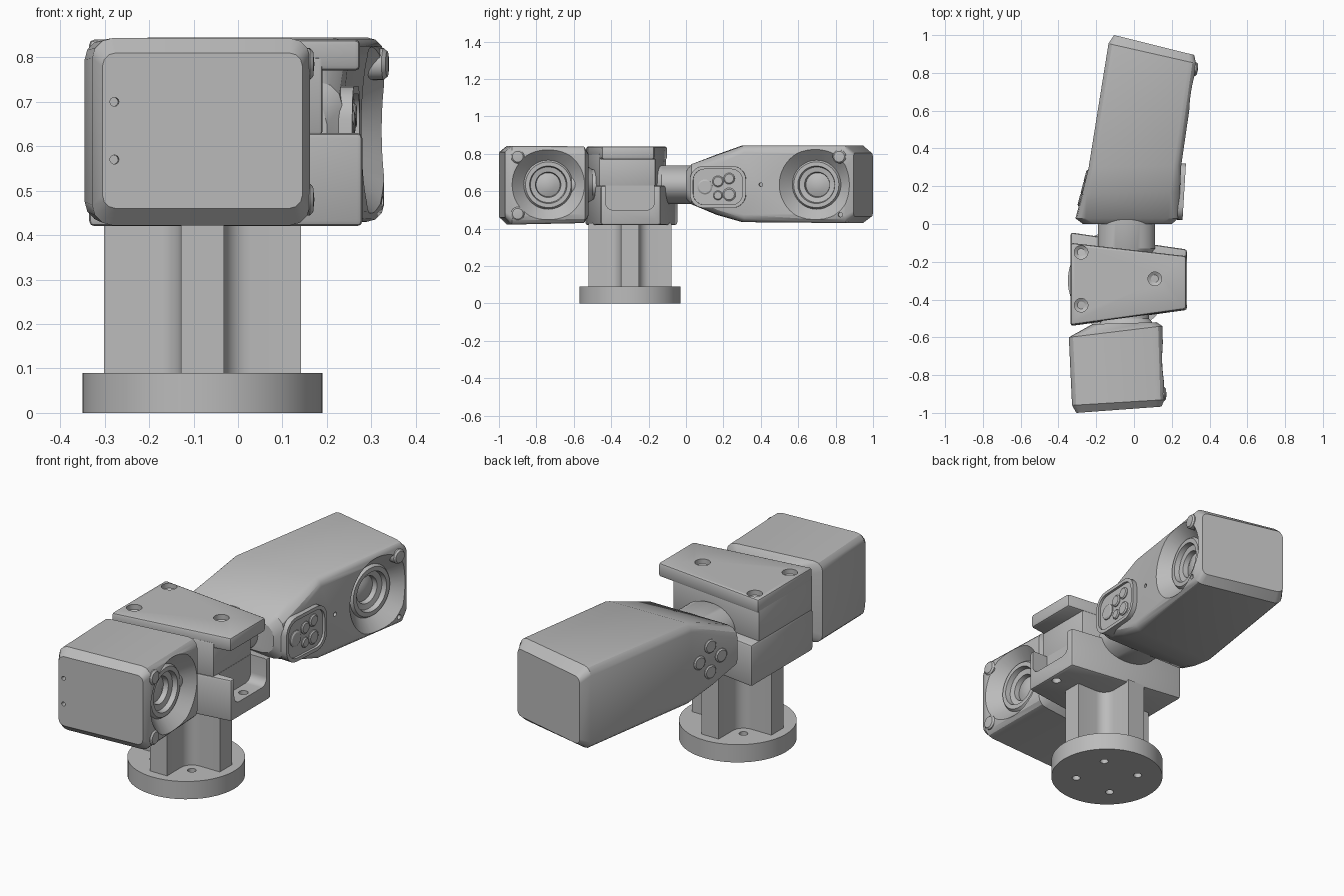
import bpy, bmesh
from math import sin, cos, pi, radians
from mathutils import Matrix, Vector

cube = bpy.data.objects.get("Cube")
if cube:
    bpy.data.objects.remove(cube, do_unlink=True)

grey = bpy.data.materials.new("plain_grey")
grey.use_nodes = True
grey.diffuse_color = (0.5, 0.5, 0.5, 1)
for node in grey.node_tree.nodes:
    if node.type == 'BSDF_PRINCIPLED':
        node.inputs["Base Color"].default_value = (0.5, 0.5, 0.5, 1)
parts = []


def face_outward(bm):
    bm.normal_update()
    bmesh.ops.recalc_face_normals(bm, faces=bm.faces[:])
    if bm.calc_volume(signed=True) < 0:
        bmesh.ops.reverse_faces(bm, faces=bm.faces[:])
    bm.normal_update()


def loft(name, rings, bevel=0.0, matrix=Matrix()):
    """Skin equal-sized rings of points and cap both ends."""
    bm = bmesh.new()
    loops = [[bm.verts.new(p) for p in ring] for ring in rings]
    n = len(loops[0])
    for a, b in zip(loops, loops[1:]):
        for i in range(n):
            bm.faces.new((a[i], a[(i + 1) % n], b[(i + 1) % n], b[i]))
    bm.faces.new(loops[0][::-1])
    bm.faces.new(loops[-1])
    bmesh.ops.remove_doubles(bm, verts=bm.verts[:], dist=0.0005)
    face_outward(bm)
    if bevel:
        bmesh.ops.bevel(bm, geom=bm.edges[:], offset=bevel, segments=2,
                        profile=0.5, affect='EDGES', clamp_overlap=True)
    bm.transform(matrix)
    face_outward(bm)
    mesh = bpy.data.meshes.new(name)
    bm.to_mesh(mesh)
    bm.free()
    mesh.materials.append(grey)
    obj = bpy.data.objects.new(name, mesh)
    bpy.context.collection.objects.link(obj)
    parts.append(obj)
    return obj


def prism(name, pts, z0, z1, bevel=0.0, matrix=Matrix()):
    return loft(name, [[(x, y, z) for x, y in pts] for z in (z0, z1)], bevel, matrix)


def lathe(name, profile, matrix=Matrix(), n=48):
    rings = [[(max(r, 0.0001) * cos(2 * pi * i / n), max(r, 0.0001) * sin(2 * pi * i / n), h)
              for i in range(n)] for r, h in profile]
    return loft(name, rings, 0, matrix)


def aim(centre, direction=(0, 0, 1)):
    turn = Vector(direction).to_track_quat('Z', 'Y').to_matrix().to_4x4()
    return Matrix.Translation(centre) @ turn


def cut(target, cutter):
    mod = target.modifiers.new("cut", 'BOOLEAN')
    mod.operation, mod.solver, mod.object = 'DIFFERENCE', 'EXACT', cutter
    bpy.context.view_layer.objects.active = target
    bpy.ops.object.modifier_apply(modifier=mod.name)
    parts.remove(cutter)
    bpy.data.objects.remove(cutter, do_unlink=True)


def rounded(w, h, r, steps=6):
    """Rounded rectangle centred on the origin."""
    pts = []
    for q, (sx, sy) in enumerate(((1, 1), (-1, 1), (-1, -1), (1, -1))):
        for i in range(steps + 1):
            a = (q + i / steps) * pi / 2
            pts.append((sx * (w / 2 - r) + r * cos(a), sy * (h / 2 - r) + r * sin(a)))
    return pts


def housing(name, stations):
    """Camera body: rounded sections between a left and a right plan point."""
    rings = []
    for left, right, z0, z1, r in stations:
        a, b = Vector(left), Vector(right)
        mid, side = (a + b) / 2, (b - a).normalized()
        rings.append([(*(mid + side * u), (z0 + z1) / 2 + v)
                      for u, v in rounded((b - a).length, z1 - z0, r, 3)])
    return loft(name, rings)


def hole(target, centre, direction, r, depth):
    cut(target, lathe("cutter", [(r, 0.02), (r, -depth)], aim(centre, direction), 24))


def lens(prefix, body, centre, normal):
    m = aim(centre, normal)
    cut(body, lathe("cutter", [(0, .03), (.22, .03), (.193, 0), (.13, -.06),
                               (.13, -.14), (0, -.14)], m))
    lathe(prefix + "_lens", [(0, -.145), (.132, -.145), (.132, -.06), (.122, -.045),
                             (.1, -.045), (.095, -.07), (.068, -.075), (.064, -.1),
                             (.035, -.088), (0, -.083)], m)


def stud(name, centre, normal, r=0.036):
    lathe(name, [(r, -.03), (r, .004), (r * .8, .012), (0, .015)], aim(centre, normal), 24)


# Round foot and ribbed column
AX, AY = -0.08, -0.30
foot = lathe("foot", [(.27, 0), (.27, .09)], Matrix.Translation((AX, AY, 0)), 64)
for sx in (-1, 1):
    for sy in (-1, 1):
        hole(foot, (AX + sx * .106, AY + sy * .106, .09), (0, 0, 1), .02, .12)
w, f, reach = 0.048, 0.06, 0.222
cross = []
for q in range(4):
    quarter = [(reach, -w), (reach, w)]
    for i in range(7):
        a = -pi / 2 - i / 6 * pi / 2
        quarter.append((w + f + f * cos(a), w + f + f * sin(a)))
    c, s = round(cos(q * pi / 2)), round(sin(q * pi / 2))
    cross += [(x * c - y * s, x * s + y * c) for x, y in quarter]
prism("column", cross, .085, .43, 0, Matrix.Translation((AX, AY, 0)))

# Clamp: lower jaw with an open pocket, core and top plate
jaw = prism("clamp_lower", [(-.335, -.54), (.28, -.455), (.28, -.135), (-.335, -.045)],
            .42, .63, .012)
cut(jaw, prism("cutter", rounded(.26, .3, .04), .19, .4, 0, aim((0, -.30, .65), (1, 0, 0))))
hole(jaw, (.24, -.30, .5), (0, 0, 1), .022, .12)
prism("clamp_core", [(-.335, -.535), (.19, -.465), (.19, -.165), (-.335, -.105)],
      .625, .80, .008)
plate = prism("clamp_top", [(-.335, -.535), (.275, -.45), (.275, -.17), (-.335, -.10)],
              .77, .84, .012)
for x, y in ((-.28, -.15), (-.28, -.43), (.11, -.29)):
    cut(plate, lathe("cutter", [(0, .02), (.036, .02), (.036, -.025), (.02, -.035),
                                (.02, -.05), (0, -.05)], aim((x, y, .84)), 24))

# Oval neck joining both bodies through the clamp
lathe("neck", [(.1, -.62), (.1, -.53), (.082, -.5), (.082, -.17), (.104, -.13), (.104, .06)],
      Matrix.Translation((-.04, 0, .635)) @ Matrix.Scale(1.45, 4, (1, 0, 0))
      @ aim((0, 0, 0), (0, 1, 0)))

# Long rear body
rear = housing("rear_body", [
    ((-.27, .0), (.20, .0), .56, .71, .06),
    ((-.31, .03), (.235, .03), .53, .745, .055),
    ((-.275, .16), (.243, .17), .475, .795, .05),
    ((-.24, .30), (.25, .31), .435, .845, .04),
    ((-.135, .955), (.329, .85), .43, .845, .04),
    ((-.105, 1.0), (.318, .895), .465, .805, .03)])
rear_normal = (.99, -.144, 0)
lens("rear", rear, (.305, .69, .635), rear_normal)
stud("rear_stud", (.324, .82, .785), rear_normal)
hole(rear, (.324, .825, .475), rear_normal, .012, .02)
hole(rear, (.263, .40, .635), rear_normal, .01, .02)

# Keypad on the lens side
pad_at = aim((.24, .172, .623), (1, -.06, 0))
pad = prism("keypad", rounded(.3, .225, .075), -.04, .026, 0, pad_at)
cut(pad, prism("cutter", rounded(.265, .19, .06), .014, .06, 0, pad_at))
for u, v, r in ((-.07, 0, .04), (0, .03, .03), (.06, .045, .03), (.06, -.04, .035), (0, -.045, .025)):
    lathe("keypad_button", [(r, 0), (r, .018), (r * .8, .023)],
          pad_at @ Matrix.Translation((u, v, 0)), 24)

# Four round buttons on the opposite side
for du, dz in ((.065, 0), (-.065, 0), (0, .065), (0, -.065)):
    lathe("side_button", [(.034, -.03), (.034, .003), (.028, .008)],
          aim((-.268 + du * .25, .19 + du * .97, .635 + dz), (-.97, .25, 0)), 24)

# Short front body
front = housing("front_body", [
    ((-.22, -.53), (.12, -.52), .47, .80, .05),
    ((-.345, -.60), (.15, -.54), .43, .84, .045),
    ((-.328, -.96), (.162, -.93), .422, .843, .045),
    ((-.305, -1.0), (.145, -.967), .46, .81, .03)])
front_normal = (1, .025, 0)
lens("front", front, (.155, -.735, .635), front_normal)
for z in (.785, .48):
    stud("front_stud", (.157, -.90, z), front_normal)
for z in (.70, .57):
    hole(front, (-.278, -.998, z), (.07, -1, 0), .01, .03)

# Smooth curved surfaces while keeping edges crisp
bpy.ops.object.select_all(action='DESELECT')
for obj in parts:
    obj.select_set(True)
bpy.context.view_layer.objects.active = parts[0]
bpy.ops.object.shade_smooth_by_angle(angle=radians(30))
